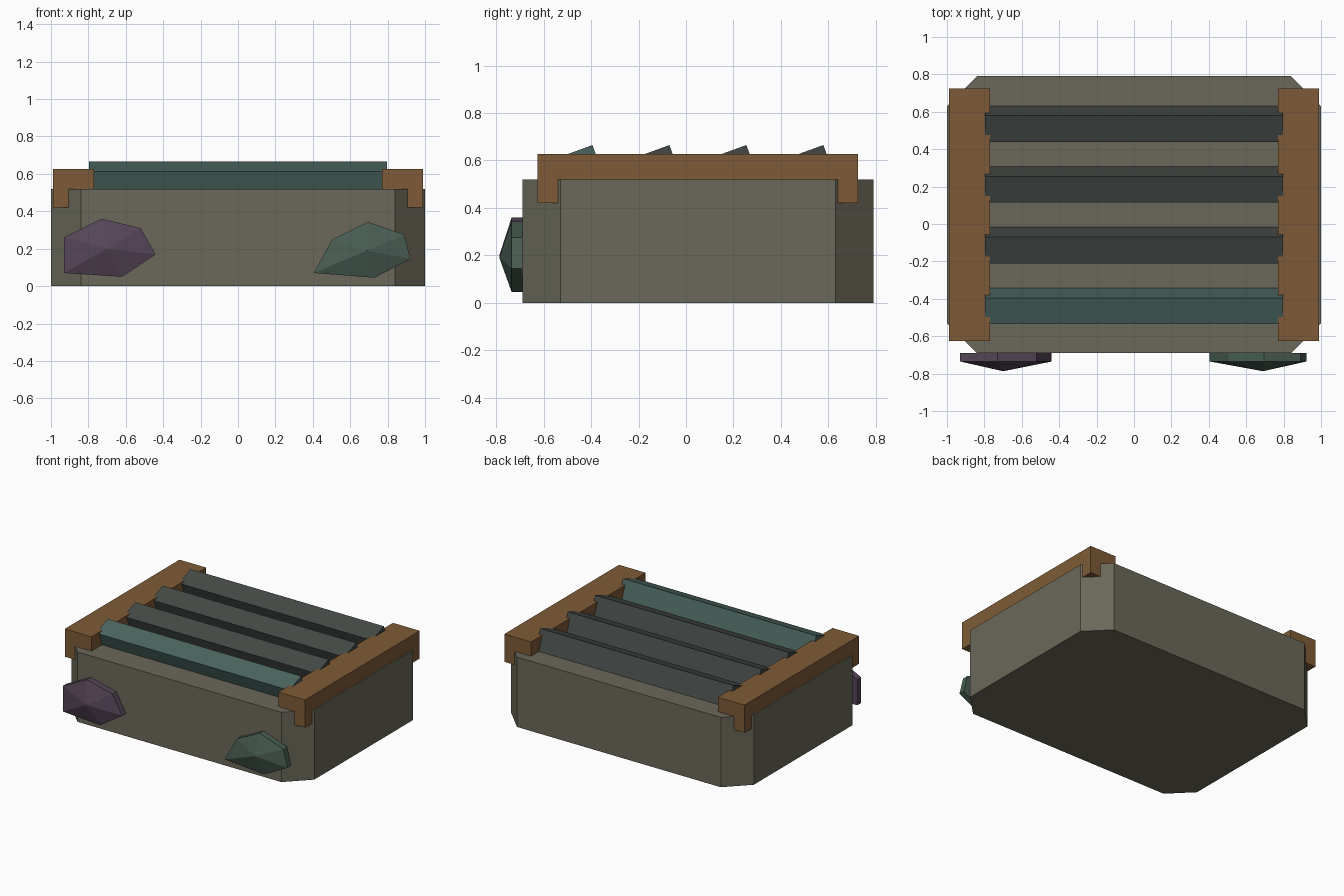
import bpy
import math

if "Cube" in bpy.data.objects:
    bpy.data.objects.remove(bpy.data.objects["Cube"])


def material(name, rgb):
    m = bpy.data.materials.new(name)
    m.diffuse_color = (*rgb, 1)
    m.use_nodes = True
    m.node_tree.nodes["Principled BSDF"].inputs["Base Color"].default_value = m.diffuse_color
    return m


STONE = material("stone", (0.145, 0.138, 0.10))
WOOD = material("wood", (0.21, 0.105, 0.038))
SLATE = material("slate", (0.058, 0.068, 0.062))
TEAL = material("teal", (0.07, 0.13, 0.115))
PURPLE = material("purple", (0.09, 0.06, 0.095))
GREEN = material("green", (0.065, 0.11, 0.085))


def mesh_object(name, verts, faces, mat):
    me = bpy.data.meshes.new(name)
    me.from_pydata(verts, [], faces)
    me.materials.append(mat)
    ob = bpy.data.objects.new(name, me)
    bpy.context.collection.objects.link(ob)
    return ob


def prism(name, profile, place, a, b, mat):
    """Extrude a 2D profile from a to b; place(u, v, w) maps to xyz."""
    n = len(profile)
    verts = [place(u, v, w) for w in (a, b) for u, v in profile]
    faces = [tuple(range(n))[::-1], tuple(range(n, 2 * n))]
    faces += [(i, (i + 1) % n, n + (i + 1) % n, n + i) for i in range(n)]
    return mesh_object(name, verts, faces, mat)


# Chamfered stone base
c = 0.16
y0, y1 = -0.69, 0.79
base = [(-1 + c, y0), (1 - c, y0), (1, y0 + c), (1, y1 - c),
        (1 - c, y1), (-1 + c, y1), (-1, y1 - c), (-1, y0 + c)]
prism("base", base, lambda u, v, w: (u, v, w), 0, 0.52, STONE)

# Side rails with downturned ends, mirrored left and right
r0, r1, leg = -0.625, 0.725, 0.088
rail = [(r0, 0.42), (r0 + leg, 0.42), (r0 + leg, 0.52), (r1 - leg, 0.52),
        (r1 - leg, 0.42), (r1, 0.42), (r1, 0.627), (r0, 0.627)]
rails = prism("side_rails", rail, lambda u, v, w: (w, u, v), 0.77, 0.99, WOOD)
rails.modifiers.new("mirror", 'MIRROR')

# Tilted slats between the rails
t = math.radians(20)
for i in range(4):
    cy = -0.4375 + i * 0.3245
    section = [(cy + a * math.cos(t) - b * math.sin(t),
                0.564 + a * math.sin(t) + b * math.cos(t))
               for a, b in ((-.075, -.08), (.075, -.08), (.075, .08), (-.075, .08))]
    prism(f"slat_{i + 1}", section, lambda u, v, w: (w, u, v), -0.797, 0.797,
          TEAL if i == 0 else SLATE)


# Faceted gems on the front: short wall, then a fan to a point
def gem(name, outline, tip, mat):
    n = len(outline)
    verts = [(x, y, z) for y in (-0.69, -0.735) for x, z in outline]
    verts.append((tip[0], -0.787, tip[1]))
    faces = [tuple(range(n))]
    for i in range(n):
        j = (i + 1) % n
        faces += [(j, i, n + i, n + j), (n + j, n + i, 2 * n)]
    mesh_object(name, verts, faces, mat)


gem("gem_left", [(-.93, .07), (-.93, .26), (-.73, .36), (-.52, .31),
                 (-.44, .17), (-.62, .05)][::-1], (-.70, .20), PURPLE)
gem("gem_right", [(.405, .07), (.505, .25), (.695, .343), (.89, .275),
                  (.922, .145), (.73, .045)][::-1], (.69, .19), GREEN)

# Make all face directions consistent outward
import bmesh
for ob in bpy.context.collection.objects:
    bm = bmesh.new()
    bm.from_mesh(ob.data)
    bmesh.ops.recalc_face_normals(bm, faces=bm.faces)
    bm.to_mesh(ob.data)
    bm.free()
